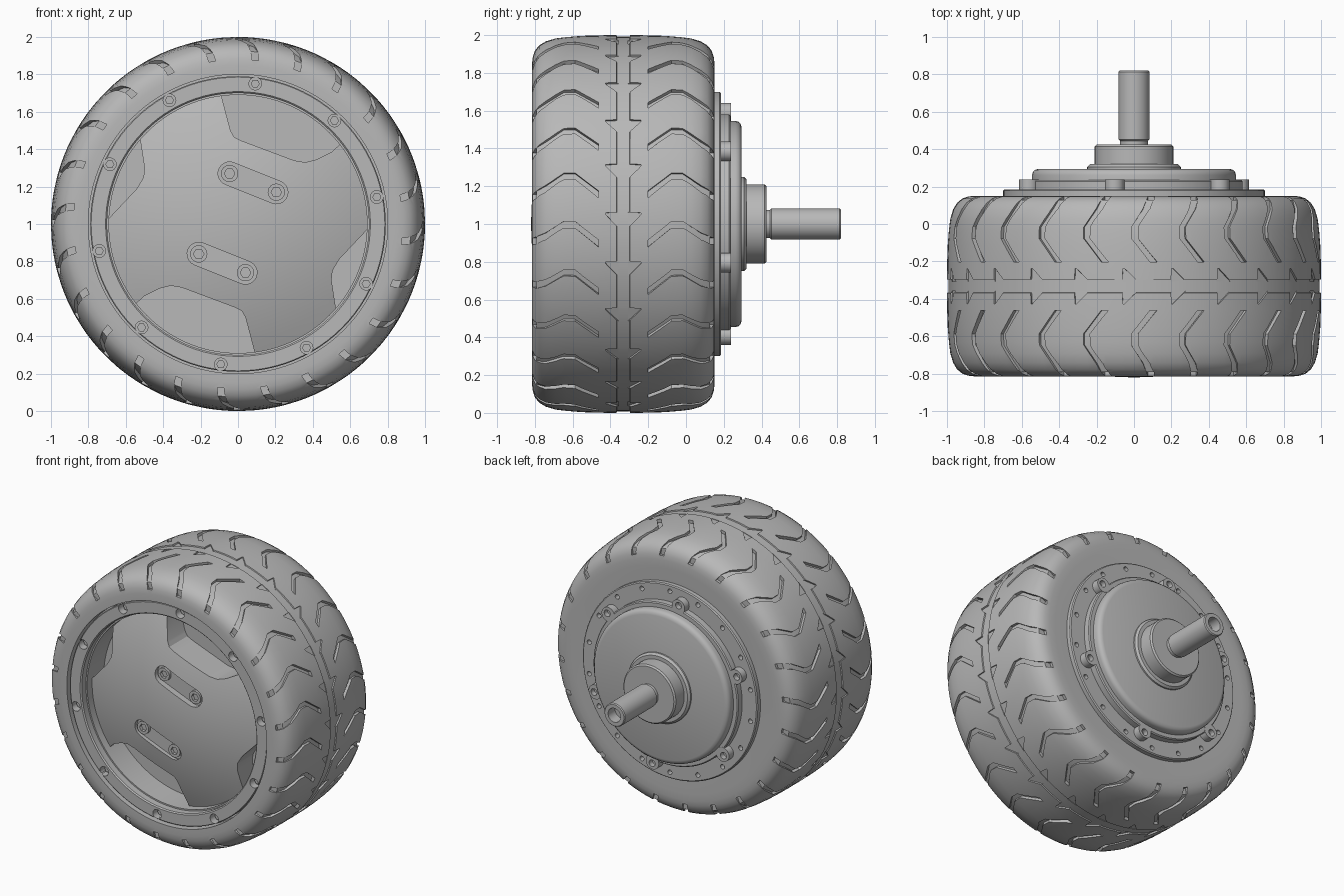
import bpy, bmesh
from math import sin, cos, radians, pi
from mathutils import Vector

if "Cube" in bpy.data.objects:
    bpy.data.objects.remove(bpy.data.objects["Cube"])

grey = bpy.data.materials.new("plain grey")
grey.use_nodes = True
grey.diffuse_color = (0.48, 0.48, 0.48, 1)
grey.node_tree.nodes["Principled BSDF"].inputs["Base Color"].default_value = (0.48, 0.48, 0.48, 1)

MID = -0.332  # middle of the tyre along the axle


def polar(r, deg, y=0.0):
    a = radians(deg)
    return Vector((r * cos(a), y, 1 + r * sin(a)))


def finish(name, bm):
    bmesh.ops.recalc_face_normals(bm, faces=bm.faces)
    mesh = bpy.data.meshes.new(name)
    bm.to_mesh(mesh)
    bm.free()
    mesh.materials.append(grey)
    obj = bpy.data.objects.new(name, mesh)
    bpy.context.collection.objects.link(obj)
    return obj


def lathe(name, profile, steps=96, closed=False):
    """Turn (radius, y) points about the axle."""
    bm = bmesh.new()
    vs = [bm.verts.new((r, y, 1)) for r, y in profile]
    edges = [bm.edges.new(p) for p in zip(vs, vs[1:])]
    if closed:
        edges.append(bm.edges.new((vs[-1], vs[0])))
    bmesh.ops.spin(bm, geom=vs + edges, cent=(0, 0, 1), axis=(0, 1, 0),
                   angle=2 * pi, steps=steps)
    bmesh.ops.remove_doubles(bm, verts=bm.verts, dist=1e-4)
    return finish(name, bm)


def prisms(name, outlines, y0, y1):
    """Extrude outlines of (x, z) points along the axle."""
    bm = bmesh.new()
    for outline in outlines:
        ends = [[bm.verts.new((x, y, z)) for x, z in outline] for y in (y0, y1)]
        bm.faces.new(ends[0])
        bm.faces.new(ends[1])
        for i in range(len(outline)):
            bm.faces.new((ends[0][i - 1], ends[0][i], ends[1][i], ends[1][i - 1]))
    return finish(name, bm)


def disc(c, r, n=16):
    return [(c[0] + r * cos(2 * pi * i / n), c[1] + r * sin(2 * pi * i / n)) for i in range(n)]


def ring_of_discs(r, size, count, start, n=16):
    spots = [polar(r, start + 360 * i / count) for i in range(count)]
    return [disc((p.x, p.z), size, n) for p in spots]


def stadium(a, b, r, n=10):
    a, b = Vector(a), Vector(b)
    d = (b - a).normalized() * r
    side = Vector((-d.y, d.x))
    turn = [pi * i / n for i in range(n + 1)]
    return ([tuple(a + side * cos(t) - d * sin(t)) for t in turn]
            + [tuple(b - side * cos(t) + d * sin(t)) for t in turn])


def cut(obj, cutter):
    cutter.hide_render = True
    mod = obj.modifiers.new("cut", 'BOOLEAN')
    mod.operation = 'DIFFERENCE'
    mod.object = cutter
    bpy.context.view_layer.objects.active = obj
    bpy.ops.object.modifier_apply(modifier=mod.name)
    bpy.data.objects.remove(cutter)


def groove_cutter(name, sections, count):
    """Sweep sections (floor offset, floor r, top offset, top r, angle, half width)
    round the wheel, on both sides of its middle."""
    bm = bmesh.new()
    for k in range(count):
        for s in (-1, 1):
            rings = []
            for d0, r0, d1, r1, ang, w in sections:
                a = ang + 360 * k / count
                rings.append([bm.verts.new(polar(r, a + t, MID + s * d)) for r, d, t in
                              ((r0, d0, -w), (r0, d0, w), (r1, d1, w), (r1, d1, -w))])
            bm.faces.new(rings[0])
            bm.faces.new(rings[-1])
            for p, q in zip(rings, rings[1:]):
                for i in range(4):
                    bm.faces.new((p[i - 1], p[i], q[i], q[i - 1]))
    return finish(name, bm)


# Tyre: mirrored cross-section with a shallow centre channel
half = [(0.034, 0.992), (0.036, 1.0), (0.13, 0.999), (0.22, 0.996), (0.30, 0.99),
        (0.36, 0.982), (0.41, 0.967), (0.445, 0.946), (0.468, 0.918), (0.479, 0.885),
        (0.483, 0.85), (0.483, 0.80)]
back = [(r, MID + d) for d, r in reversed(half)]
front = [(r, MID - d) for d, r in half]
tyre = lathe("tyre", [(0.69, 0.10), (0.69, 0.148)] + back + front
             + [(0.80, -0.74), (0.69, -0.74)], 120, True)

# Tread: chevron grooves and small notches beside the channel
cut(tyre, groove_cutter("chevron_cutter", [
    (0.46, 0.88, 0.54, 0.88, 9, 1.2), (0.46, 0.925, 0.54, 1.0, 9.6, 1.2),
    (0.41, 0.95, 0.45, 1.05, 11, 1.1), (0.315, 0.97, 0.315, 1.05, 14.8, 1.0),
    (0.255, 0.973, 0.255, 1.05, 14.8, 1.0), (0.13, 0.977, 0.13, 1.05, 9, 1.1)], 24))
cut(tyre, groove_cutter("notch_cutter", [
    (0.025, 0.989, 0.025, 1.05, 1.2, 2.4), (0.095, 0.989, 0.095, 1.05, 3.2, 0.2)], 24))

# Front rim with a recessed floor and ten screw holes
rim = lathe("front_rim", [(0, -0.55), (0.70, -0.55), (0.70, -0.787), (0.708, -0.795),
                          (0.785, -0.795), (0.79, -0.79), (0.79, -0.48), (0, -0.48)])
cut(rim, prisms("rim_hole_cutter", ring_of_discs(0.756, 0.034, 10, 83), -0.9, -0.73))
prisms("rim_screws", ring_of_discs(0.756, 0.024, 10, 83, 6), -0.755, -0.70)

# Domed cover plate, with two pockets each cut twice, half a turn apart
dome = [(0.0699 * i, -0.82 + 0.0014 * i * i) for i in range(11)]
plate = lathe("cover_plate", dome + [(0.699, -0.53), (0, -0.53)])
pocket_a = [(0.55, 0.43), (0.50, 0.385), (0.42, 0.345), (0.36, 0.33), (0.30, 0.34),
            (0.02, 0.445), (-0.02, 0.465), (-0.04, 0.50), (-0.09, 0.69), (-0.105, 0.80),
            (0.45, 0.80), (0.70, 0.55)]
pocket_b = [(-0.525, 0.465), (-0.50, 0.30), (-0.505, 0.25), (-0.54, 0.19), (-0.70, 0.02),
            (-0.80, -0.08), (-0.85, 0.50), (-0.56, 0.60)]
cut(plate, prisms("pocket_cutter", [[(s * x, 1 + s * z) for x, z in pocket]
                                    for pocket in (pocket_a, pocket_b) for s in (1, -1)],
                  -0.9, -0.5))
slots = [((-0.045, 1.27), (0.205, 1.17)), ((-0.21, 0.84), (0.04, 0.74))]
cut(plate, prisms("slot_cutter", [stadium(a, b, 0.062) for a, b in slots], -0.9, -0.765))

# Socket screws in the two slots
heads = [p for pair in slots for p in pair]
screws = prisms("slot_screws", [disc(p, 0.046, 24) for p in heads], -0.787, -0.74)
cut(screws, prisms("socket_cutter", [disc(p, 0.028, 6) for p in heads], -0.9, -0.765))

# Rear flange with a ring of small holes
flange = lathe("rear_flange", [(0, 0.10), (0.70, 0.10), (0.70, 0.178), (0.693, 0.185), (0, 0.185)])
cut(flange, prisms("flange_hole_cutter", ring_of_discs(0.655, 0.017, 18, 10, 12), 0.15, 0.3))

# Motor seat ring and its six screw bosses
lathe("motor_ring", [(0, 0.17), (0.58, 0.17), (0.58, 0.228), (0.573, 0.235), (0, 0.235)])
bosses = prisms("screw_bosses", ring_of_discs(0.598, 0.052, 6, 40, 24), 0.17, 0.237)
cut(bosses, prisms("boss_hole_cutter", ring_of_discs(0.608, 0.024, 6, 40), 0.2, 0.3))

# Motor cover, stepped hub and hollow axle
lathe("motor_cover", [(0, 0.22), (0.545, 0.22), (0.545, 0.262), (0.541, 0.278), (0.53, 0.289),
                      (0.512, 0.295), (0, 0.295)])
lathe("hub", [(0, 0.28), (0.25, 0.28), (0.25, 0.306), (0.236, 0.32), (0.21, 0.32),
              (0.21, 0.415), (0.20, 0.425), (0, 0.425)], 64)
lathe("axle", [(0, 0.41), (0.075, 0.41), (0.075, 0.445), (0.083, 0.452), (0.083, 0.813),
               (0.077, 0.82), (0.05, 0.82), (0.05, 0.74), (0, 0.74)], 40)

# Smooth shading with crisp edges
bpy.ops.object.select_all(action='DESELECT')
for obj in bpy.context.collection.objects:
    if obj.type == 'MESH' and grey.name in obj.data.materials:
        obj.select_set(True)
        bpy.context.view_layer.objects.active = obj
bpy.ops.object.shade_smooth_by_angle(angle=radians(32))
